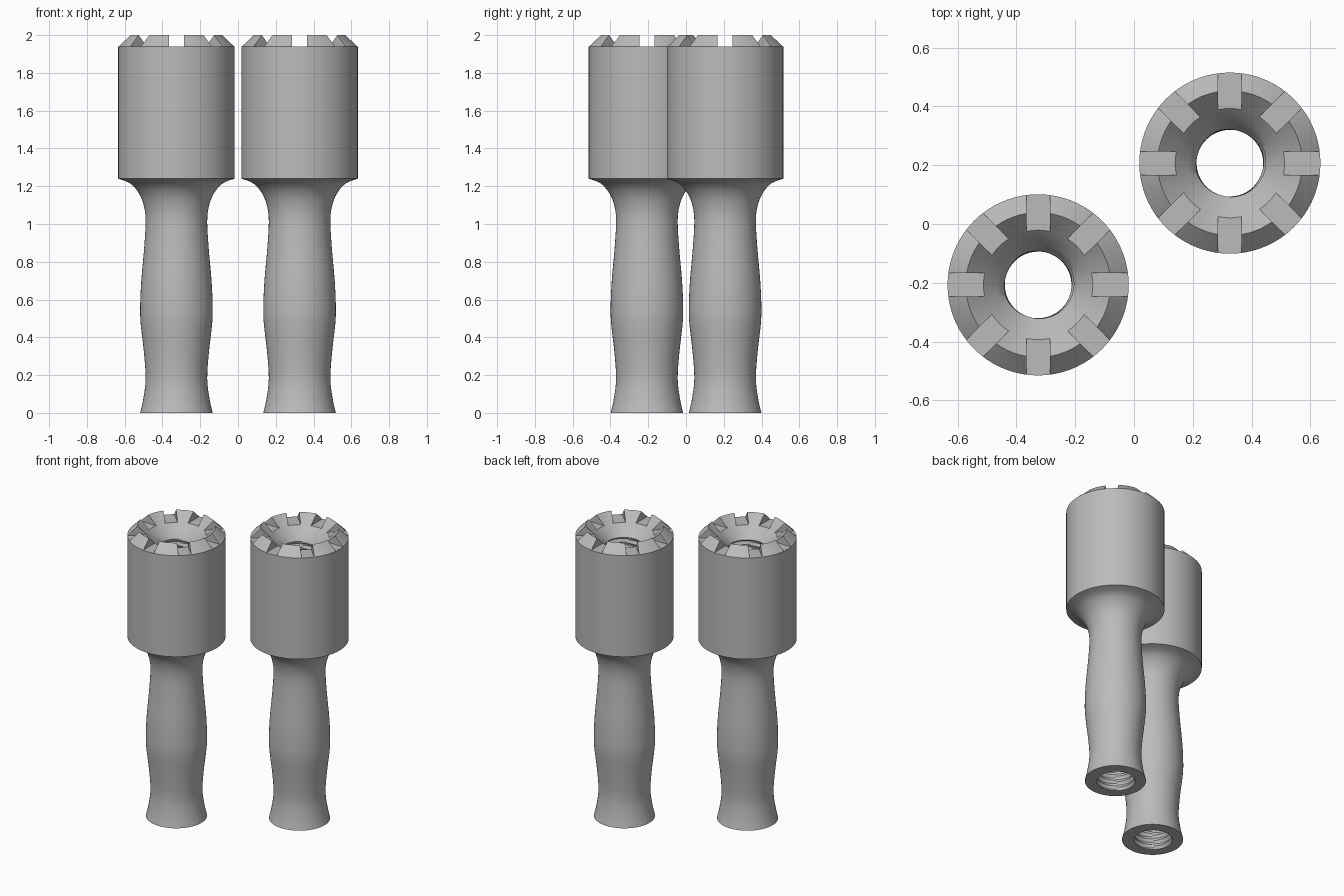
import bpy, bmesh, math
from mathutils import Vector

if "Cube" in bpy.data.objects:
    bpy.data.objects.remove(bpy.data.objects["Cube"])

SEG = 72
BORE, THREAD_DEPTH, PITCH = 0.113, 0.014, 0.04

grey = bpy.data.materials.new("grey metal")
grey.diffuse_color = (0.5, 0.5, 0.5, 1)
grey.use_nodes = True
grey.node_tree.nodes["Principled BSDF"].inputs["Base Color"].default_value = grey.diffuse_color


def smooth_path(pts, steps=4):
    """Catmull-Rom curve through (radius, height) points."""
    p = [Vector(q) for q in [pts[0]] + pts + [pts[-1]]]
    out = []
    for a, b, c, d in zip(p, p[1:], p[2:], p[3:]):
        for i in range(steps):
            t = i / steps
            out.append(0.5 * (2 * b + (c - a) * t + (2 * a - 5 * b + 4 * c - d) * t * t
                              + (3 * b - a - 3 * c + d) * t ** 3))
    return out + [p[-1]]


# Wavy grip flaring into the collar
shank = smooth_path([(0.192, 0), (0.176, 0.07), (0.163, 0.18), (0.172, 0.32),
                     (0.189, 0.47), (0.192, 0.56), (0.186, 0.70), (0.171, 0.87),
                     (0.163, 1.01), (0.171, 1.09), (0.197, 1.16),
                     (0.245, 1.215), (0.308, 1.24)])
# Collar wall, bevelled rim and start of the funnel
head = [(0.308, 1.94), (0.246, 2.0), (0.186, 1.94), (0.14, 1.894)]
FUNNEL_END = 1.868


def bore_radius(z, angle):
    """Helical thread cut into the bore."""
    phase = (z / PITCH - angle / math.tau) % 1
    return BORE + THREAD_DEPTH * (1 - abs(2 * phase - 1))


def make_body():
    bm = bmesh.new()
    angles = [math.tau * i / SEG for i in range(SEG)]
    rings = []

    def ring(z, radius):
        rings.append([bm.verts.new((radius(a) * math.cos(a), radius(a) * math.sin(a), z))
                      for a in angles])

    for r, z in [tuple(p) for p in shank] + head:
        ring(z, lambda a: r)
    rows = 186
    for i in range(rows + 1):
        z = FUNNEL_END * (1 - i / rows)
        ring(z, lambda a: bore_radius(z, a))
    # Closing the list joins the bore back to the foot
    for lo, hi in zip(rings, rings[1:] + rings[:1]):
        for i in range(SEG):
            j = (i + 1) % SEG
            bm.faces.new((lo[i], lo[j], hi[j], hi[i]))
    bmesh.ops.recalc_face_normals(bm, faces=bm.faces)
    me = bpy.data.meshes.new("handle")
    bm.to_mesh(me)
    bm.free()
    me.materials.append(grey)
    ob = bpy.data.objects.new("left_handle", me)
    bpy.context.collection.objects.link(ob)
    return ob


handle = make_body()

# Eight rim notches from four crossing bars
for k in range(4):
    bpy.ops.mesh.primitive_cube_add(size=1, location=(0, 0, 2.04),
                                    rotation=(0, 0, k * math.pi / 4))
    bar = bpy.context.object
    bar.name = "notch_cutter"
    bar.scale = (0.8, 0.08, 0.2)
    bar.hide_render = True
    bpy.context.view_layer.update()
    bpy.ops.object.select_all(action='DESELECT')
    handle.select_set(True)
    bpy.context.view_layer.objects.active = handle
    mod = handle.modifiers.new("notch", 'BOOLEAN')
    mod.operation, mod.solver, mod.object = 'DIFFERENCE', 'EXACT', bar
    bpy.ops.object.modifier_apply(modifier=mod.name)
    bpy.data.objects.remove(bar)

bpy.ops.object.shade_smooth_by_angle(angle=math.radians(30))

# Second handle, set diagonally behind the first
twin = handle.copy()
twin.name = "right_handle"
bpy.context.collection.objects.link(twin)
handle.location = (-0.326, -0.207, 0)
twin.location = (0.326, 0.207, 0)
